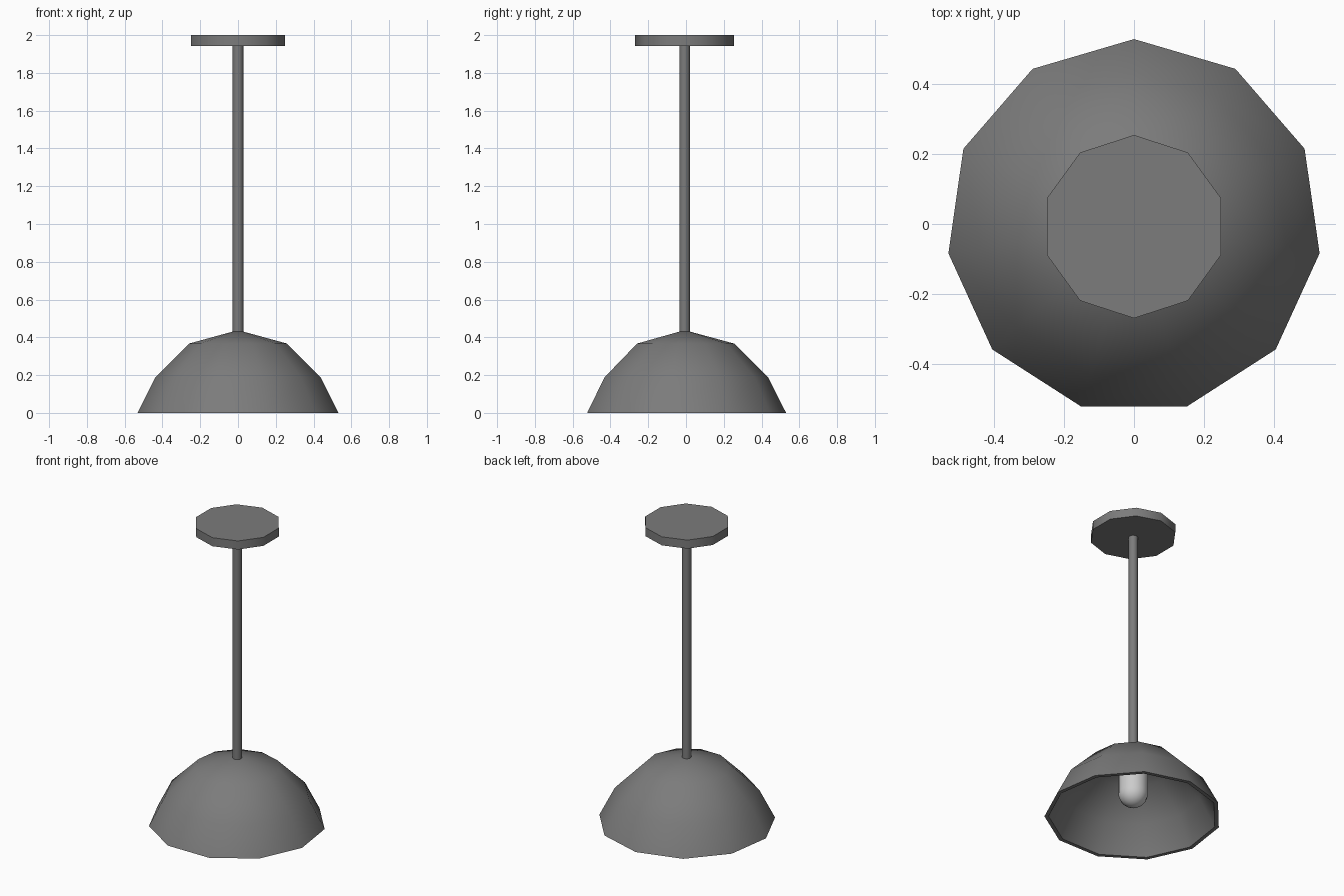
import bpy, bmesh
from math import sin, cos, pi, radians

if "Cube" in bpy.data.objects:
    bpy.data.objects.remove(bpy.data.objects["Cube"])

CY = -0.0075  # common axis of the lamp


def grey(name, v):
    m = bpy.data.materials.new(name)
    m.diffuse_color = (v, v, v, 1)
    m.use_nodes = True
    m.node_tree.nodes["Principled BSDF"].inputs["Base Color"].default_value = m.diffuse_color
    return m


def lathe(name, profile, sides, mat, angle=50):
    """Revolve (radius, z) points about the lamp axis; radius 0 makes a pole."""
    bm = bmesh.new()
    rings = []
    for r, z in profile:
        n = 1 if r == 0 else sides
        rings.append([bm.verts.new((r * sin(2 * pi * i / sides), CY + r * cos(2 * pi * i / sides), z))
                      for i in range(n)])
    for a, b in zip(rings, rings[1:]):
        for i in range(sides):
            j = (i + 1) % sides
            quad = [a[i % len(a)], a[j % len(a)], b[j % len(b)], b[i % len(b)]]
            bm.faces.new(list(dict.fromkeys(quad)))
    for ring in (rings[0], rings[-1]):
        if len(ring) > 1:
            bm.faces.new(ring)
    bmesh.ops.recalc_face_normals(bm, faces=bm.faces)
    me = bpy.data.meshes.new(name)
    bm.to_mesh(me)
    bm.free()
    me.materials.append(mat)
    ob = bpy.data.objects.new(name, me)
    bpy.context.collection.objects.link(ob)
    bpy.ops.object.select_all(action='DESELECT')
    ob.select_set(True)
    bpy.context.view_layer.objects.active = ob
    bpy.ops.object.shade_smooth_by_angle(angle=radians(angle))
    return ob


metal = grey("dark_grey", 0.2)
glass = grey("light_grey", 0.8)

# ceiling plate
lathe("ceiling_plate", [(0.2625, 1.943), (0.2625, 2.0)], 10, metal)

# hanging rod
lathe("rod", [(0.028, 0.41), (0.028, 1.95)], 16, metal)

# hollow eleven-sided shade: outer skin, flat rim, inner skin
lathe("shade", [(0, 0.438), (0.262, 0.367), (0.442, 0.188), (0.5374, 0),
                (0.512, 0), (0.42, 0.178), (0.25, 0.346), (0, 0.413)], 11, metal)

# bulb: cylinder with a rounded lower end
R, ZC = 0.09, 0.155
dome = [(R * sin(pi / 2 * k / 6), ZC - R * cos(pi / 2 * k / 6)) for k in range(7)]
lathe("bulb", dome + [(R, 0.385)], 16, glass)
